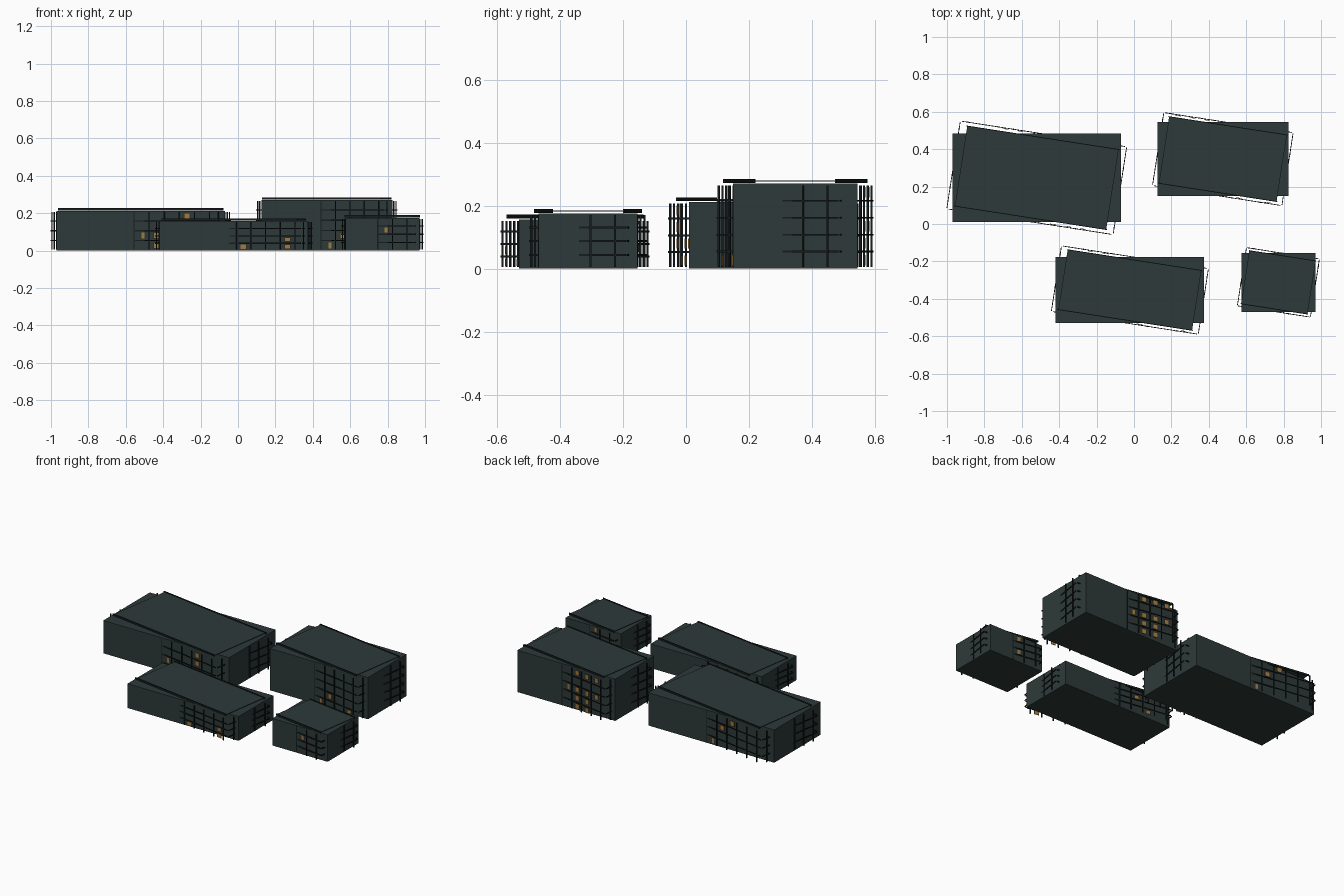
import bpy, bmesh, math, random
from mathutils import Matrix, Vector

random.seed(7)
cube = bpy.data.objects.get("Cube")
if cube:
    bpy.data.objects.remove(cube, do_unlink=True)


def material(name, rgb):
    m = bpy.data.materials.new(name)
    m.use_nodes = True
    m.diffuse_color = (*rgb, 1)
    m.node_tree.nodes["Principled BSDF"].inputs["Base Color"].default_value = (*rgb, 1)
    return m


WALL = material("dark slate wall", (0.027, 0.042, 0.041))
TRIM = material("black green trim", (0.008, 0.012, 0.012))
AMBER = material("amber lit window", (0.35, 0.19, 0.05))


def box(bm, center, size):
    mat = Matrix.Translation(Vector(center)) @ Matrix.Diagonal((*size, 1))
    bmesh.ops.create_cube(bm, size=1, matrix=mat)


def finish(bm, name, mat, x, y, turn=0.0):
    mesh = bpy.data.meshes.new(name)
    bm.to_mesh(mesh)
    bm.free()
    mesh.materials.append(mat)
    ob = bpy.data.objects.new(name, mesh)
    ob.location = (x, y, 0)
    ob.rotation_euler.z = turn
    bpy.context.collection.objects.link(ob)


TURN = math.radians(-8.8)
BAY = 0.079
BAR = 0.006


def building(name, x, y, w, d, h, floors):
    # Straight main block
    bm = bmesh.new()
    box(bm, (0, 0, h / 2), (w, d, h))
    finish(bm, name + "_block", WALL, x, y)

    # Thin roof deck turned against the block
    bm = bmesh.new()
    box(bm, (0, 0, h + 0.008), (w * 0.91, d * 0.91, 0.003))
    finish(bm, name + "_roof_deck", WALL, x, y, TURN)

    # Parapet rails on the two long edges
    bm = bmesh.new()
    for s in (-1, 1):
        box(bm, (0, s * d * 0.455, h + 0.0085), (w * 0.92, 0.005, 0.012))
    finish(bm, name + "_parapets", TRIM, x, y, TURN)

    # Turned screen of fins and floor bands, with a few lit windows
    fins, bands, lights = bmesh.new(), bmesh.new(), bmesh.new()
    step = h / floors
    for length, depth, swap in ((w, d, False), (d, w, True)):
        n = round(length / BAY)
        gap = length / n

        def place(bm, u, v, z, su, sv, sz):
            if swap:
                box(bm, (v, u, z), (sv, su, sz))
            else:
                box(bm, (u, v, z), (su, sv, sz))

        for s in (-1, 1):
            v = s * depth / 2
            for i in range(n):
                u = (i + 0.5) * gap - length / 2
                place(fins, u, v, h / 2, BAR, BAR, h - 0.01)
                for k in range(floors):
                    if not swap and i and random.random() < 0.22:
                        place(lights, u - gap / 2, v - s * 0.005, (k + 0.5) * step,
                              gap * 0.4, 0.003, step * 0.6)
            for k in range(1, floors):
                place(bands, 0, v, k * step, length * 0.98, 0.004, BAR)
    finish(fins, name + "_fins", TRIM, x, y, TURN)
    finish(bands, name + "_floor_bands", TRIM, x, y, TURN)
    finish(lights, name + "_lit_windows", AMBER, x, y, TURN)


building("long_hall", -0.52, 0.247, 0.90, 0.475, 0.212, 4)
building("tall_hall", 0.475, 0.347, 0.70, 0.395, 0.27, 5)
building("low_hall", -0.022, -0.353, 0.795, 0.355, 0.157, 4)
building("small_hall", 0.772, -0.312, 0.395, 0.315, 0.175, 4)
